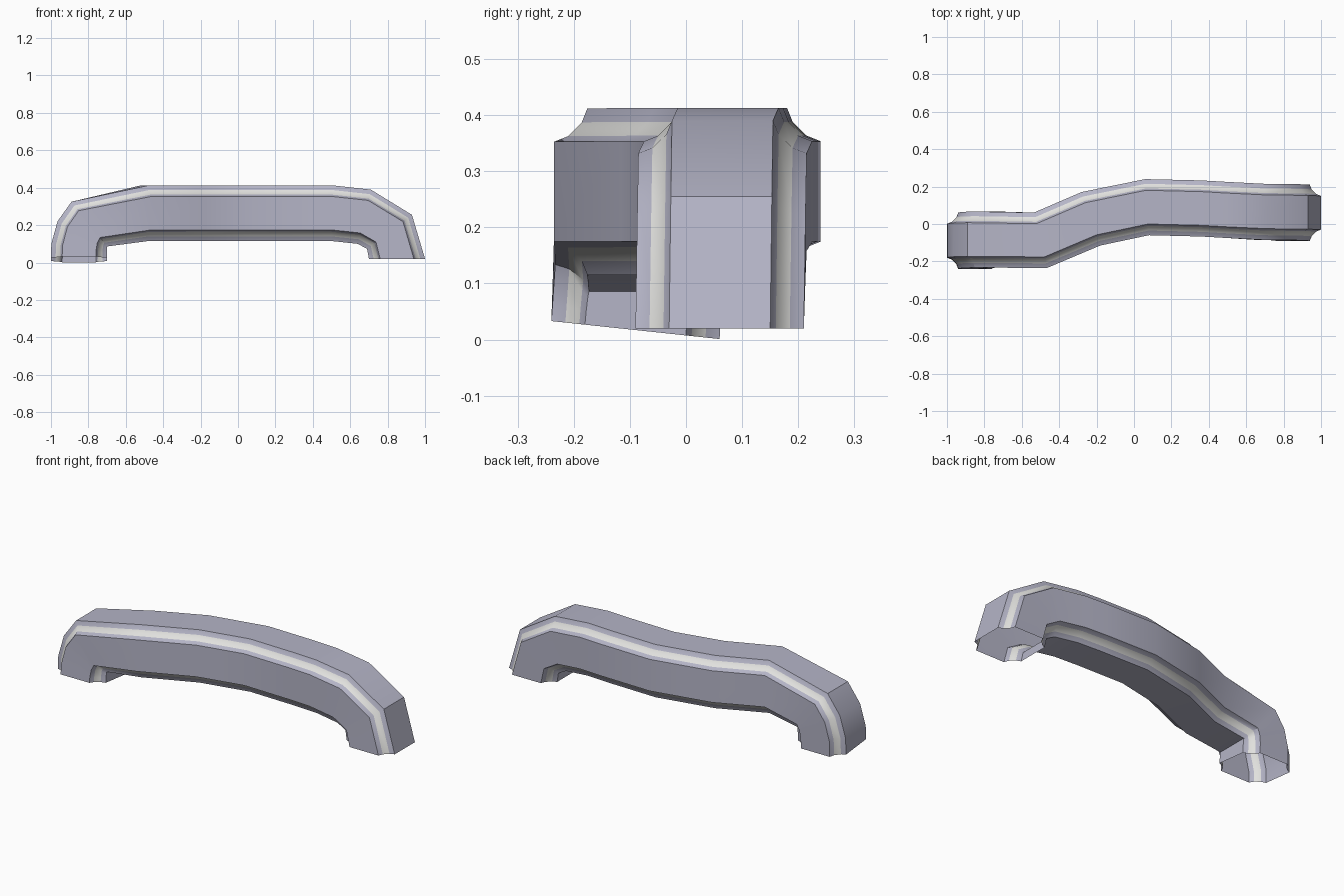
import bpy, bmesh, math
from mathutils import Vector

cube = bpy.data.objects.get("Cube")
if cube:
    bpy.data.objects.remove(cube, do_unlink=True)


def material(name, rgb):
    m = bpy.data.materials.new(name)
    m.use_nodes = True
    m.diffuse_color = (*rgb, 1)
    m.node_tree.nodes["Principled BSDF"].inputs["Base Color"].default_value = (*rgb, 1)
    return m


# Cross-section: square with a concave three-step bevel on each corner
corner = [(0.6, 1), (0.667, 0.833), (0.833, 0.667), (1, 0.6)]
section = (corner
           + [(w, -n) for w, n in reversed(corner)]
           + [(-w, -n) for w, n in corner]
           + [(-w, n) for w, n in reversed(corner)])

# Stations along the grip: outer (x, z), inner (x, z), centre y, half-width vector
straight = (0, 0.15, 0)
stations = [
    ((-1.0, 0.017), (-0.70, 0.017), -0.09, (0, 0.15, -0.016)),
    ((-0.998, 0.10), (-0.70, 0.05), -0.088, straight),
    ((-0.965, 0.22), (-0.70, 0.075), -0.085, straight),
    ((-0.89, 0.325), (-0.70, 0.086), -0.083, straight),
    ((-0.50, 0.412), (-0.50, 0.115), -0.087, (-0.035, 0.148, 0)),
    ((-0.23, 0.413), (-0.23, 0.115), 0.028, (-0.05, 0.143, 0)),
    ((0.07, 0.413), (0.07, 0.115), 0.09, (-0.01, 0.15, 0)),
    ((0.36, 0.413), (0.36, 0.115), 0.083, straight),
    ((0.50, 0.413), (0.50, 0.115), 0.075, straight),
    ((0.71, 0.39), (0.64, 0.10), 0.065, straight),
    ((0.93, 0.255), (0.69, 0.073), 0.063, straight),
    ((1.0, 0.02), (0.70, 0.02), 0.06, straight),
]

# Sweep the section through the stations, leaving both feet open
bm = bmesh.new()
rings = []
for (ox, oz), (ix, iz), y, wide in stations:
    outer, inner = Vector((ox, y, oz)), Vector((ix, y, iz))
    centre, up = (outer + inner) / 2, (outer - inner) / 2
    rings.append([bm.verts.new(centre + Vector(wide) * w + up * n) for w, n in section])

count = len(section)
for a, b in zip(rings, rings[1:]):
    for i in range(count):
        j = (i + 1) % count
        face = bm.faces.new((a[i], b[i], b[j], a[j]))
        # The middle step of each corner bevel is the pale strip
        face.material_index = 1 if i % 4 == 1 else 0
# Point the walls outward
bm.normal_update()
top = max(bm.faces, key=lambda f: f.calc_center_median().z)
if top.normal.z < 0:
    bmesh.ops.reverse_faces(bm, faces=bm.faces[:])

mesh = bpy.data.meshes.new("curved_handle")
bm.to_mesh(mesh)
bm.free()
mesh.materials.append(material("lavender grey", (0.46, 0.46, 0.57)))
mesh.materials.append(material("pale edge", (0.75, 0.75, 0.73)))
handle = bpy.data.objects.new("curved_handle", mesh)
bpy.context.collection.objects.link(handle)

bpy.ops.object.select_all(action='DESELECT')
handle.select_set(True)
bpy.context.view_layer.objects.active = handle
bpy.ops.object.shade_smooth_by_angle(angle=math.radians(40))
